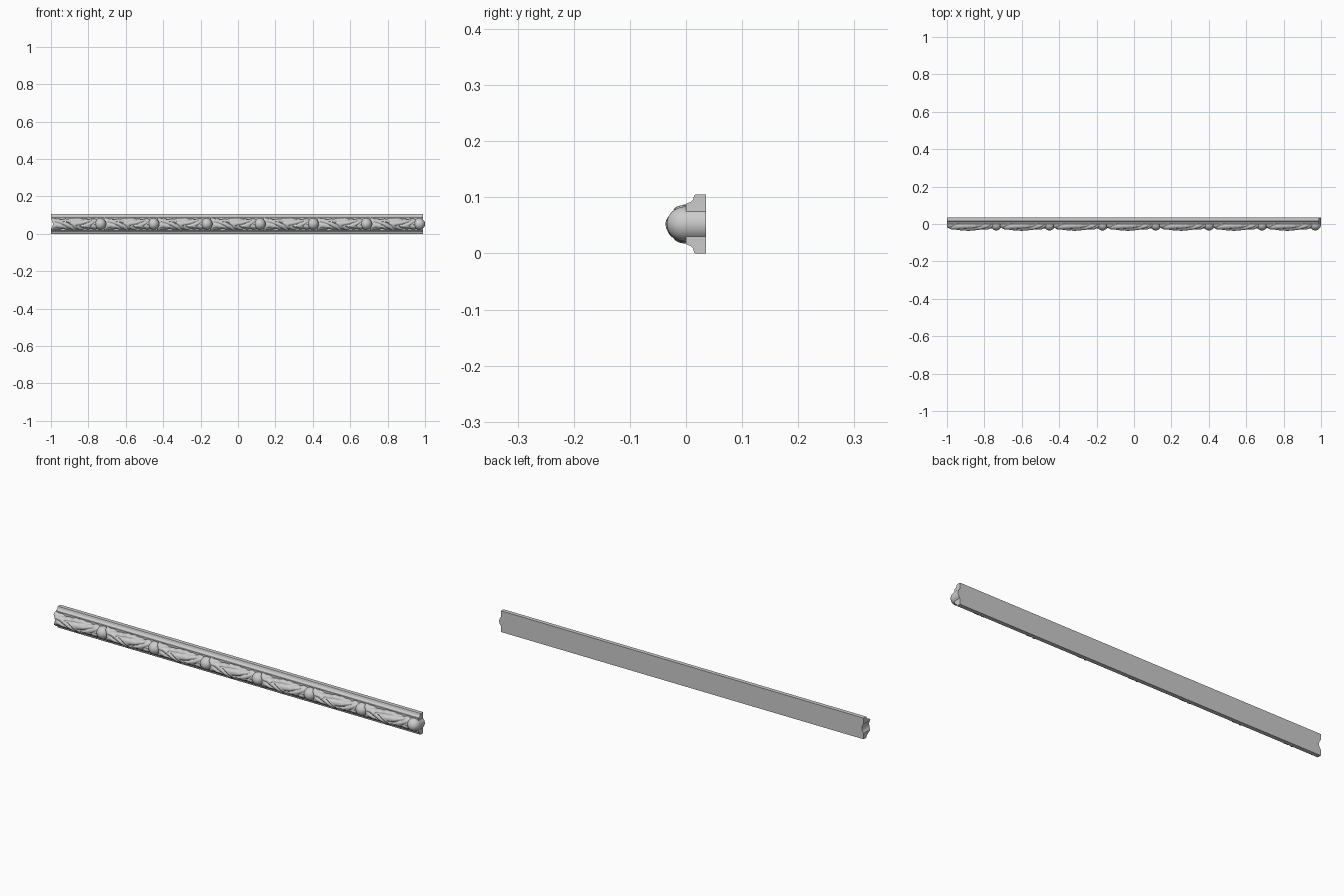
import bpy, bmesh
from math import sin, cos, pi, sqrt

if "Cube" in bpy.data.objects:
    bpy.data.objects.remove(bpy.data.objects["Cube"])

PITCH = 1.99 / 7      # length of one ornament repeat
ZC = 0.0525           # centre line of the ornament
BALL_R = 0.031


def bump(z):
    # rounded tongue on the right end, matching socket on the left end
    d = BALL_R ** 2 - (z - ZC) ** 2
    return max(0.0, sqrt(max(d, 0.0)) - 0.021)


def finish(name, bm, angle=35):
    bmesh.ops.recalc_face_normals(bm, faces=bm.faces)
    mesh = bpy.data.meshes.new(name)
    bm.to_mesh(mesh)
    bm.free()
    ob = bpy.data.objects.new(name, mesh)
    bpy.context.collection.objects.link(ob)
    bpy.ops.object.select_all(action='DESELECT')
    ob.select_set(True)
    bpy.context.view_layer.objects.active = ob
    bpy.ops.object.shade_smooth_by_angle(angle=angle * pi / 180)
    return ob


def repeat(ob):
    m = ob.modifiers.new("repeat", 'ARRAY')
    m.count = 7
    m.use_relative_offset = False
    m.use_constant_offset = True
    m.constant_offset_displace = (PITCH, 0, 0)


# Backing rail: stacked levels (z, front y) with coves top and bottom
cove = [(0.0, 0.016)]
for k in range(7):
    a = k / 6 * pi / 2
    cove.append((0.003 + 0.012 * (sin(a)), 0.002 + 0.012 * cos(a)))
cove.append((0.017, 0.0))
mid = [(ZC + 0.0225 * cos(pi - pi * k / 12), 0.0) for k in range(13)]
levels = cove + mid + [(0.105 - z, y) for z, y in reversed(cove)]

bm = bmesh.new()
rings = []
for z, y in levels:
    b = bump(z)
    rings.append([bm.verts.new(p) for p in (
        (-1 + b, y, z), (0.99 + b, y, z), (0.99 + b, 0.036, z), (-1 + b, 0.036, z))])
for r, s in zip(rings, rings[1:]):
    for j in range(4):
        k = (j + 1) % 4
        bm.faces.new((r[j], r[k], s[k], s[j]))
bm.faces.new(rings[0])
bm.faces.new(rings[-1])
finish("backing_rail", bm)

# Carved leaf: half-round relief with sweeping veins, hugging the ball at each end
NU, NA = 100, 36


def leaf_point(t, s):
    th = s * pi / 2
    taper = max(0.0, (t - 0.84) / 0.16)
    w = 0.0305 + 0.003 * cos(4 * pi * t) - 0.012 * taper ** 1.5
    w += 0.0015 * sin(2 * pi * 7 * t + (1.5 if s > 0 else 0))
    depth = 0.033 + 0.003 * cos(2 * pi * (t - 0.4)) - 0.014 * taper
    depth -= 0.008 * max(0.0, 1 - t / 0.08) ** 2
    # veins fan away from a wavering midrib
    off = s - 0.35 * sin(2 * pi * t + 0.5)
    phase = 2 * pi * (3.5 * t - 1.5 * abs(off)) + (0.9 if off > 0 else 0)
    groove = (0.5 + 0.5 * cos(phase)) ** 2.5
    rib = max(0.0, 1 - abs(off) / 0.12)
    fade = min(1, t / 0.1) * (1 - taper)
    k = 1 - fade * (0.2 * groove - 0.05 * rib)
    z = ZC + w * sin(th) * (0.5 + 0.5 * k)
    y = -depth * max(cos(th), 0.0) ** 0.85 * k
    x = -1 + bump(z) * (1 - t) + t * (PITCH - 0.022)
    return x, y + 0.001, z


bm = bmesh.new()
rows = [[bm.verts.new(leaf_point(i / NU, -1 + 2 * j / NA)) for j in range(NA + 1)]
        for i in range(NU + 1)]
rows.insert(0, [bm.verts.new((v.co.x, 0.002, v.co.z)) for v in rows[0]])
for r, s in zip(rows, rows[1:]):
    for j in range(NA):
        bm.faces.new((r[j], r[j + 1], s[j + 1], s[j]))
repeat(finish("carved_leaf", bm, 50))

# Ball between leaves
bm = bmesh.new()
bmesh.ops.create_uvsphere(bm, u_segments=32, v_segments=20, radius=BALL_R)
for v in bm.verts:
    v.co.x += -1 + PITCH - 0.021
    v.co.y = v.co.y * 1.08 - 0.001
    v.co.z += ZC
repeat(finish("ball", bm))
